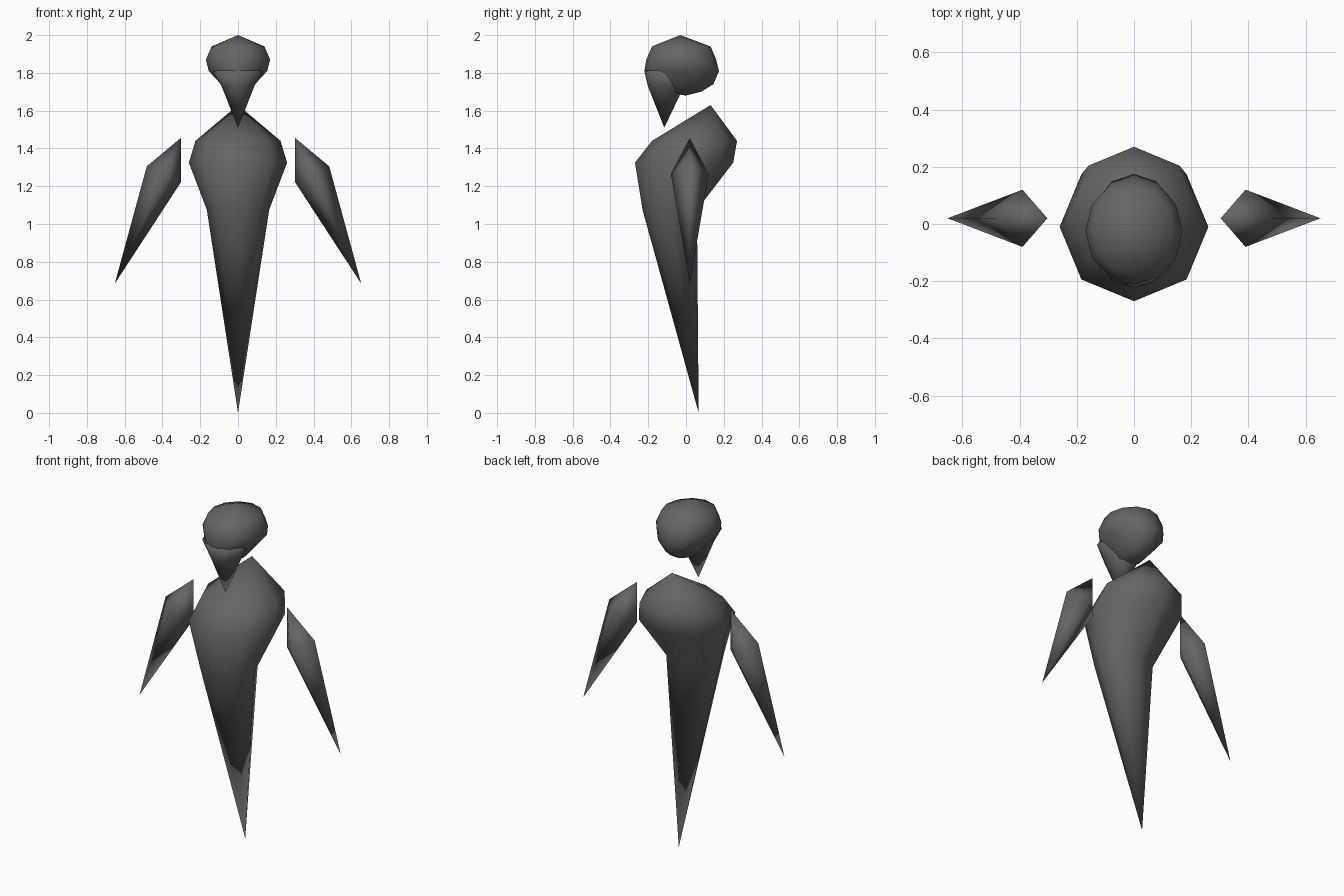
import bpy, bmesh
from math import sin, cos, pi

if "Cube" in bpy.data.objects:
    bpy.data.objects.remove(bpy.data.objects["Cube"])

# dark grey for every part
dark = bpy.data.materials.new("dark_grey")
dark.diffuse_color = (0.13, 0.13, 0.13, 1)
dark.use_nodes = True
dark.node_tree.nodes["Principled BSDF"].inputs["Base Color"].default_value = dark.diffuse_color


def spindle(name, top, rings, bottom, sides):
    """Skin elliptical rings (z, y_front, y_back, half_width) between two end points."""
    bm = bmesh.new()
    loops = []
    for z, y0, y1, rx in rings:
        cy, ry = (y0 + y1) / 2, (y1 - y0) / 2
        loops.append([bm.verts.new((rx * cos(2 * pi * i / sides),
                                    cy + ry * sin(2 * pi * i / sides), z))
                      for i in range(sides)])
    a, b = bm.verts.new(top), bm.verts.new(bottom)
    for i in range(sides):
        j = (i + 1) % sides
        bm.faces.new((a, loops[0][i], loops[0][j]))
        for u, l in zip(loops, loops[1:]):
            bm.faces.new((u[i], l[i], l[j], u[j]))
        bm.faces.new((b, loops[-1][j], loops[-1][i]))
    return finish(name, bm)


def finish(name, bm):
    bmesh.ops.recalc_face_normals(bm, faces=bm.faces)
    for f in bm.faces:
        f.smooth = True
    mesh = bpy.data.meshes.new(name)
    bm.to_mesh(mesh)
    bm.free()
    mesh.materials.append(dark)
    ob = bpy.data.objects.new(name, mesh)
    bpy.context.collection.objects.link(ob)
    return ob


# tapering torso with a hunched back
spindle("torso", (0, 0.13, 1.63),
        [(1.44, -0.18, 0.27, 0.225),
         (1.325, -0.27, 0.25, 0.26),
         (1.075, -0.23, 0.058, 0.165)],
        (0, 0.067, 0), 8)

# floating head
spindle("head", (0, -0.03, 2.0),
        [(1.94, -0.18, 0.13, 0.14),
         (1.87, -0.21, 0.16, 0.17),
         (1.81, -0.22, 0.175, 0.155),
         (1.74, -0.19, 0.145, 0.09),
         (1.70, -0.14, 0.08, 0.06)],
        (0, 0.0, 1.68), 12)

# pointed chin, flowing out of the face
spindle("chin", (0, -0.1, 1.85),
        [(1.81, -0.221, 0.0, 0.135),
         (1.73, -0.202, -0.01, 0.087)],
        (0, -0.115, 1.51), 12)

# detached blade-like arms
for side, s in (("left", 1), ("right", -1)):
    bm = bmesh.new()
    ring = [bm.verts.new((s * x, y, z)) for x, y, z in
            ((0.483, 0.02, 1.305), (0.39, 0.12, 1.265),
             (0.303, 0.02, 1.22), (0.39, -0.08, 1.265))]
    shoulder = bm.verts.new((s * 0.303, 0.02, 1.455))
    tip = bm.verts.new((s * 0.652, 0.02, 0.685))
    for i in range(4):
        bm.faces.new((shoulder, ring[i], ring[(i + 1) % 4]))
        bm.faces.new((tip, ring[(i + 1) % 4], ring[i]))
    finish(side + "_arm", bm)
